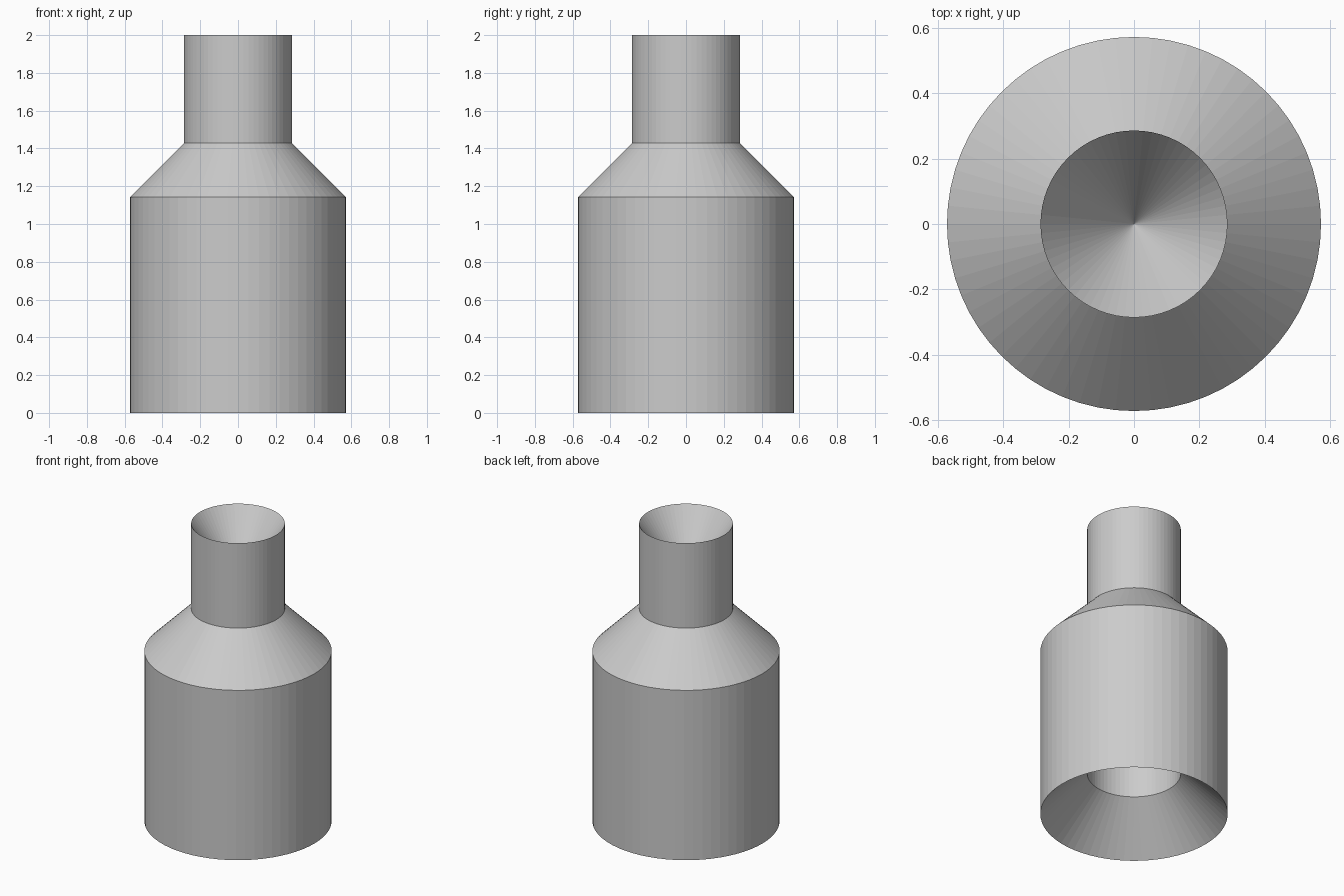
import bpy, bmesh
from math import cos, sin, tau

if "Cube" in bpy.data.objects:
    bpy.data.objects.remove(bpy.data.objects["Cube"])

SIDES = 64
U = 2 / 7  # the bottle is seven of these units tall


def lathe(name, profile):
    """Revolve (radius, height) points around z; radius 0 becomes a single tip."""
    bm = bmesh.new()
    rings = []
    for r, z in profile:
        if r == 0:
            rings.append([bm.verts.new((0, 0, z))] * SIDES)
        else:
            rings.append([bm.verts.new((r * cos(tau * i / SIDES), r * sin(tau * i / SIDES), z))
                          for i in range(SIDES)])
    for low, high in zip(rings, rings[1:]):
        for i in range(SIDES):
            j = (i + 1) % SIDES
            corners = list(dict.fromkeys((low[i], low[j], high[j], high[i])))
            bm.faces.new(corners)
    bmesh.ops.recalc_face_normals(bm, faces=bm.faces)
    mesh = bpy.data.meshes.new(name)
    bm.to_mesh(mesh)
    bm.free()
    obj = bpy.data.objects.new(name, mesh)
    bpy.context.collection.objects.link(obj)
    return obj


lathe("bottle", [
    # blind socket in the base, from its closed end down to the flared opening
    (0, 4 * U), (U, 4 * U), (U, U), (2 * U, 0),
    # outer body, shoulder and neck
    (2 * U, 4 * U), (U, 5 * U), (U, 7 * U),
    # conical hollow in the mouth
    (0, 5.6 * U),
])
